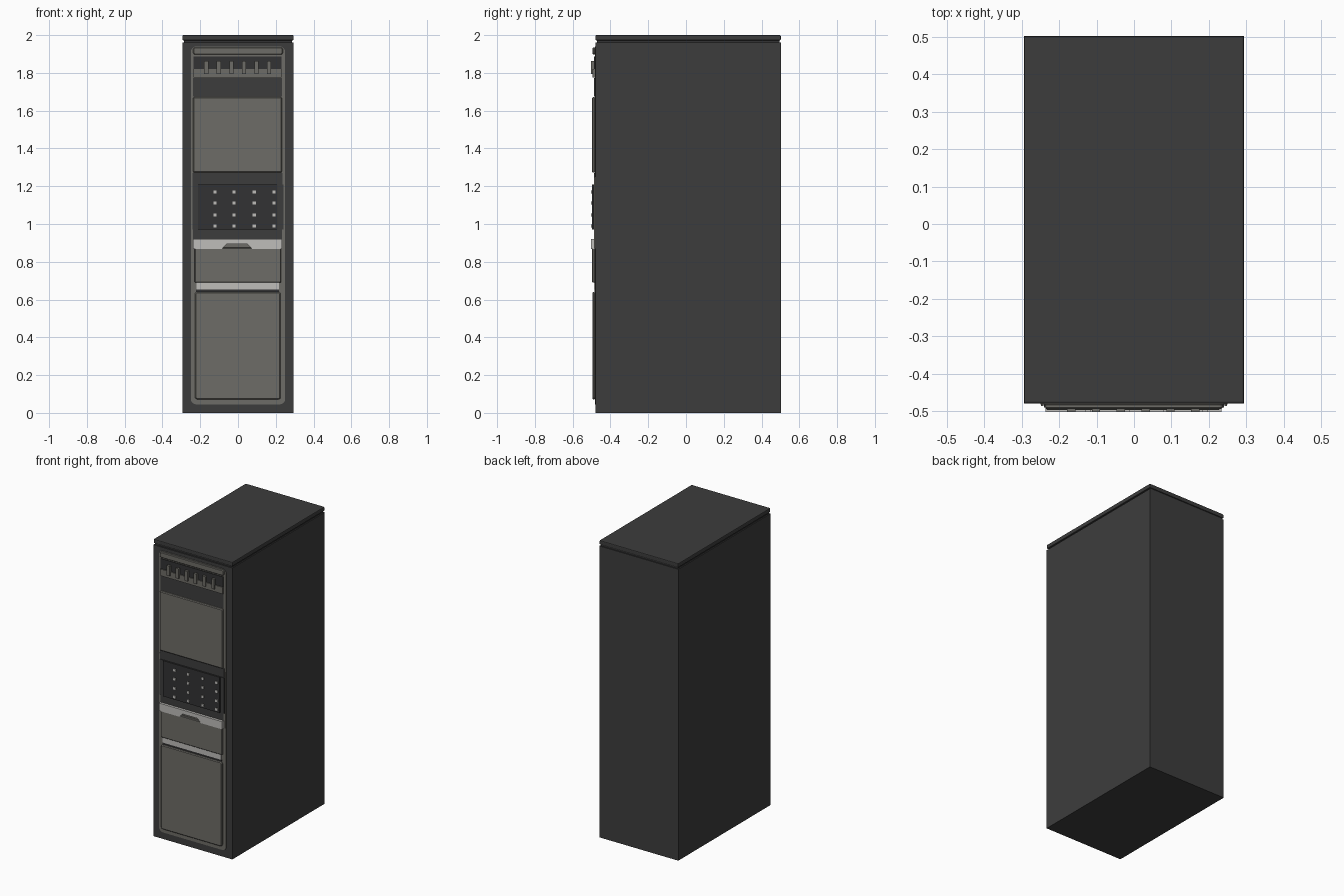
import bpy, bmesh, math

if "Cube" in bpy.data.objects:
    bpy.data.objects.remove(bpy.data.objects["Cube"])

def material(name, r, g, b):
    m = bpy.data.materials.new(name)
    m.diffuse_color = (r, g, b, 1)
    m.use_nodes = True
    m.node_tree.nodes["Principled BSDF"].inputs["Base Color"].default_value = m.diffuse_color
    return m

CHARCOAL = material("charcoal", 0.046, 0.046, 0.046)
BLACK = material("soft_black", 0.032, 0.032, 0.033)
TAUPE = material("warm_grey", 0.155, 0.15, 0.135)
LIGHT = material("light_grey", 0.52, 0.51, 0.49)

def finish(bm, name, mat):
    bmesh.ops.recalc_face_normals(bm, faces=bm.faces)
    me = bpy.data.meshes.new(name)
    bm.to_mesh(me)
    bm.free()
    me.materials.append(mat)
    ob = bpy.data.objects.new(name, me)
    bpy.context.collection.objects.link(ob)
    return ob

def box(name, x, y, z, mat, bevel=0):
    """Box from (min, max) ranges."""
    bm = bmesh.new()
    bmesh.ops.create_cube(bm, size=1)
    for v in bm.verts:
        v.co = [r[0] if c < 0 else r[1] for c, r in zip(v.co, (x, y, z))]
    ob = finish(bm, name, mat)
    if bevel:
        b = ob.modifiers.new("bevel", 'BEVEL')
        b.width, b.segments = bevel, 2
    return ob

def plate(name, outline, y0, y1, mat, rim=0):
    """Front-facing plate extruded from an x/z outline, y0 back, y1 front."""
    bm = bmesh.new()
    f = bm.faces.new([bm.verts.new((x, y0, z)) for x, z in outline])
    new = bmesh.ops.extrude_face_region(bm, geom=[f])['geom']
    for v in new:
        if isinstance(v, bmesh.types.BMVert):
            v.co.y = y1
    ob = finish(bm, name, mat)
    if rim:
        b = ob.modifiers.new("rim", 'BEVEL')
        b.width, b.segments, b.limit_method = rim, 1, 'ANGLE'
        b.angle_limit = math.radians(60)
    return ob

def rounded(x0, x1, z0, z1, r, n=5):
    pts = []
    for cx, cz, a in ((x1-r, z1-r, 0), (x0+r, z1-r, 90), (x0+r, z0+r, 180), (x1-r, z0+r, 270)):
        for i in range(n + 1):
            t = math.radians(a + 90 * i / n)
            pts.append((cx + r * math.cos(t), cz + r * math.sin(t)))
    return pts

# Cabinet, shadow gap and lid
box("cabinet", (-.294, .294), (-.48, .502), (0, 1.962), CHARCOAL)
box("lid_gap", (-.286, .286), (-.472, .496), (1.96, 1.976), BLACK)
box("lid", (-.294, .294), (-.48, .502), (1.972, 2.0), CHARCOAL, .005)

# Front fascia
plate("fascia", rounded(-.25, .25, .045, 1.94, .03), -.478, -.483, TAUPE)
plate("top_trim", rounded(-.238, .238, 1.897, 1.935, .012), -.48, -.494, TAUPE, .004)

# Hook rail
box("hook_rail", (-.235, .23), (-.488, -.48), (1.82, 1.888), BLACK)
box("rail_ledge", (-.235, .23), (-.494, -.48), (1.775, 1.82), TAUPE)
for i in range(6):
    x = -.168 + i * .0664
    box("hook_stem", (x - .011, x + .011), (-.503, -.486), (1.795, 1.862), TAUPE)

# Dark slots
box("upper_slot", (-.237, .232), (-.486, -.48), (1.675, 1.774), CHARCOAL)
box("control_header", (-.24, .236), (-.486, -.48), (1.208, 1.27), CHARCOAL)
box("control_footer", (-.237, .232), (-.486, -.48), (.92, .972), CHARCOAL)

# Upper door
plate("upper_door", rounded(-.237, .232, 1.272, 1.672, .006, 2), -.48, -.497, TAUPE, .005)

# Control panel with button grid
box("control_panel", (-.212, .21), (-.497, -.48), (.97, 1.21), BLACK)
for s in (-1, 1):
    box("control_side", (s*.226 - .014, s*.226 + .014), (-.49, -.48), (.97, 1.21), CHARCOAL)
    box("side_trim", (s*.245 - .003, s*.245 + .003), (-.486, -.48), (.87, 1.25), TAUPE)
for x in (-.123, -.02, .086, .19):
    for z in (.99, 1.048, 1.11, 1.17):
        box("button", (x-.008, x+.008), (-.502, -.49), (z-.008, z+.008), LIGHT)

# Drawer with notched handle strip
plate("drawer", rounded(-.23, .228, .69, .875, .005, 2), -.48, -.497, TAUPE, .004)
plate("drawer_handle", [(-.237, .92), (-.237, .868), (-.085, .868), (-.06, .893),
                        (.05, .893), (.075, .868), (.234, .868), (.234, .92)],
      -.48, -.503, LIGHT)

# Lower strip and door
box("lower_strip", (-.22, .216), (-.487, -.48), (.652, .69), LIGHT)
box("strip_shadow", (-.222, .218), (-.485, -.48), (.64, .652), BLACK)
plate("lower_door", rounded(-.228, .226, .072, .64, .012), -.48, -.496, TAUPE, .005)
